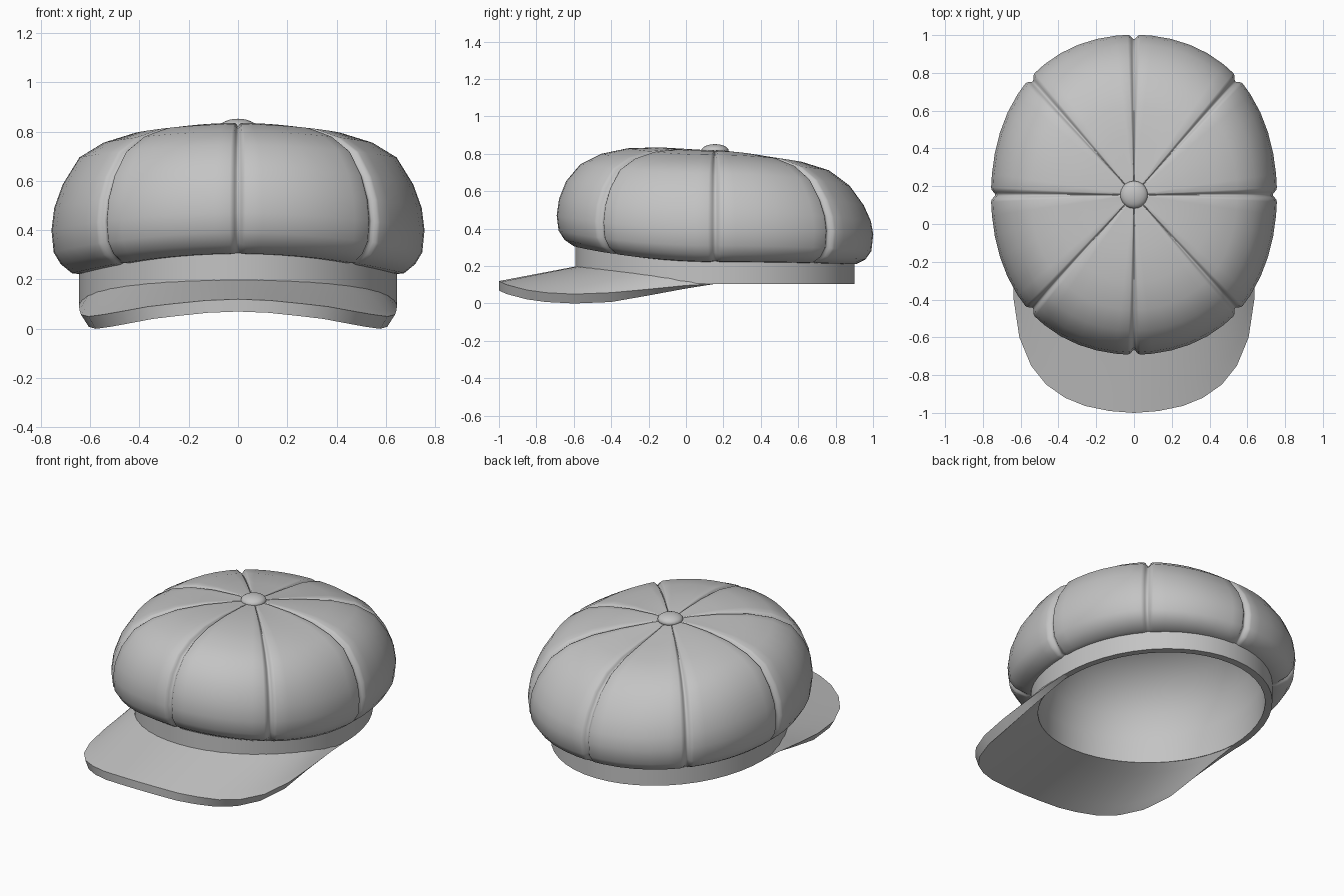
import bpy, bmesh, math
from math import sin, cos, pi

if "Cube" in bpy.data.objects:
    bpy.data.objects.remove(bpy.data.objects["Cube"])

CY = 0.155                      # centre of the crown and band in y
grey = bpy.data.materials.new("grey cloth")
grey.diffuse_color = (0.55, 0.55, 0.55, 1)
grey.use_nodes = True
grey.node_tree.nodes["Principled BSDF"].inputs["Base Color"].default_value = grey.diffuse_color


def finish(name, bm, angle):
    bmesh.ops.remove_doubles(bm, verts=bm.verts, dist=1e-5)
    bmesh.ops.recalc_face_normals(bm, faces=bm.faces)
    me = bpy.data.meshes.new(name)
    bm.to_mesh(me)
    bm.free()
    ob = bpy.data.objects.new(name, me)
    bpy.context.collection.objects.link(ob)
    me.materials.append(grey)
    bpy.ops.object.select_all(action='DESELECT')
    bpy.context.view_layer.objects.active = ob
    ob.select_set(True)
    bpy.ops.object.shade_smooth_by_angle(angle=math.radians(angle))
    return ob


def loft(name, rows, angle):
    """Skin a list of equally long closed point rows."""
    bm = bmesh.new()
    grid = [[bm.verts.new(p) for p in row] for row in rows]
    n = len(rows[0])
    for a, b in zip(grid, grid[1:]):
        for i in range(n):
            j = (i + 1) % n
            bm.faces.new((a[i], a[j], b[j], b[i]))
    bmesh.ops.dissolve_degenerate(bm, dist=1e-5, edges=bm.edges)
    return finish(name, bm, angle)


# Crown: radius fraction with heights at the front, side and back
profile = [
    (0.04, .813, .813, .812), (0.15, .825, .82, .80), (0.35, .835, .815, .78),
    (0.55, .830, .795, .757), (0.72, .80, .755, .712), (0.85, .745, .695, .63),
    (0.94, .655, .585, .525), (0.985, .56, .49, .44), (1.0, .47, .40, .37),
    (0.988, .39, .31, .28), (0.95, .34, .262, .235), (0.89, .305, .225, .21),
    (0.85, .303, .222, .21)]
# Seam groove: angle from the seam and depth
groove = [(0, .023), (.008, .021), (.018, .013), (.03, .004), (.045, 0), (.13, 0), (.26, 0)]
angles = []
for p in range(8):
    a0 = p * pi / 4
    angles += [(a0 + o, d) for o, d in groove] + [(a0 + pi / 8, 0)]
    angles += [(a0 + pi / 4 - o, d) for o, d in reversed(groove[1:])]

rows = [[(0, CY, .812)] * len(angles)]
for r, zf, zs, zb in profile:
    row = []
    for t, d in angles:
        w = sin(t) ** 2
        z = zs * (1 - w) + (zf if sin(t) < 0 else zb) * w
        nr, nz = max(r - 0.55, 0), z - 0.48
        ln = math.hypot(nr, nz)
        d *= min(1, 0.15 + r * 1.2) if z > .31 or r > .9 else 0.3
        # slightly fuller towards the diagonals
        full = 1 + 0.03 * sin(2 * t) ** 2 * min(1, r / 0.7)
        if r < 0.9 and z < 0.35:
            full = 1 + 0.01 * sin(2 * t) ** 2
        q = r * full - d * nr / ln / 0.8
        row.append((0.757 * q * cos(t), CY + 0.847 * q * sin(t), z - d * nz / ln))
    rows.append(row)
loft("crown", rows, 75)


# Band with inner lining; its lower edge rises at the front to meet the brim
def rise(t, power):
    return max(0, -sin(t)) ** power


def ring(s, zfun, n=48):
    return [(0.645 * s * cos(t), CY + 0.745 * s * sin(t), zfun(t))
            for t in (2 * pi * i / n for i in range(n))]


def low(t):
    return 0.103 + 0.055 * rise(t, 1.2)


band = [ring(1, lambda t: 0.35), ring(1, low), ring(.94, low), ring(.94, lambda t: 0.3)]
for s, z in ((.9, .44), (.76, .60), (.5, .70), (.2, .745), (0, .75)):
    band.append(ring(s, lambda t, z=z: z))
loft("band_and_lining", band, 40)

# Brim: lower outer edge from the right side to the middle of the front
edge = [(.645, .155, .105), (.645, 0, .08), (.643, -.2, .043), (.637, -.4, .008),
        (.607, -.6, 0), (.545, -.75, .008), (.465, -.85, .022), (.365, -.92, .04),
        (.26, -.963, .052), (.13, -.99, .065), (0, -1, .07)]
STEPS = 5


def brim_section(i, side):
    t = -i * pi / 20
    x, y, z = edge[i]
    thick = 0.05 * min(1, i / 3)
    zi = 0.105 + 0.095 * rise(t, 0.8)
    xi, yi = 0.645 * cos(t), 0.745 * sin(t)
    a = (xi * .985, CY + yi * .985, zi)
    b = (xi * .945, CY + yi * .945, low(t))
    o, u = (x, y, z + thick), (x * .95, y, z)

    def line(p, q):
        return [tuple(m + (n - m) * k / STEPS for m, n in zip(p, q))
                for k in range(STEPS + 1)]
    return [(side * px, py, pz) for px, py, pz in line(a, o) + line(u, b)]


sections = [brim_section(i, 1) for i in range(11)]
sections += [brim_section(i, -1) for i in range(9, -1, -1)]
loft("brim", sections, 50)

# Button on top
bm = bmesh.new()
bmesh.ops.create_uvsphere(bm, u_segments=20, v_segments=12, radius=1)
for v in bm.verts:
    v.co = (v.co.x * .073, CY + v.co.y * .073, .818 + v.co.z * .034)
finish("top_button", bm, 60)
